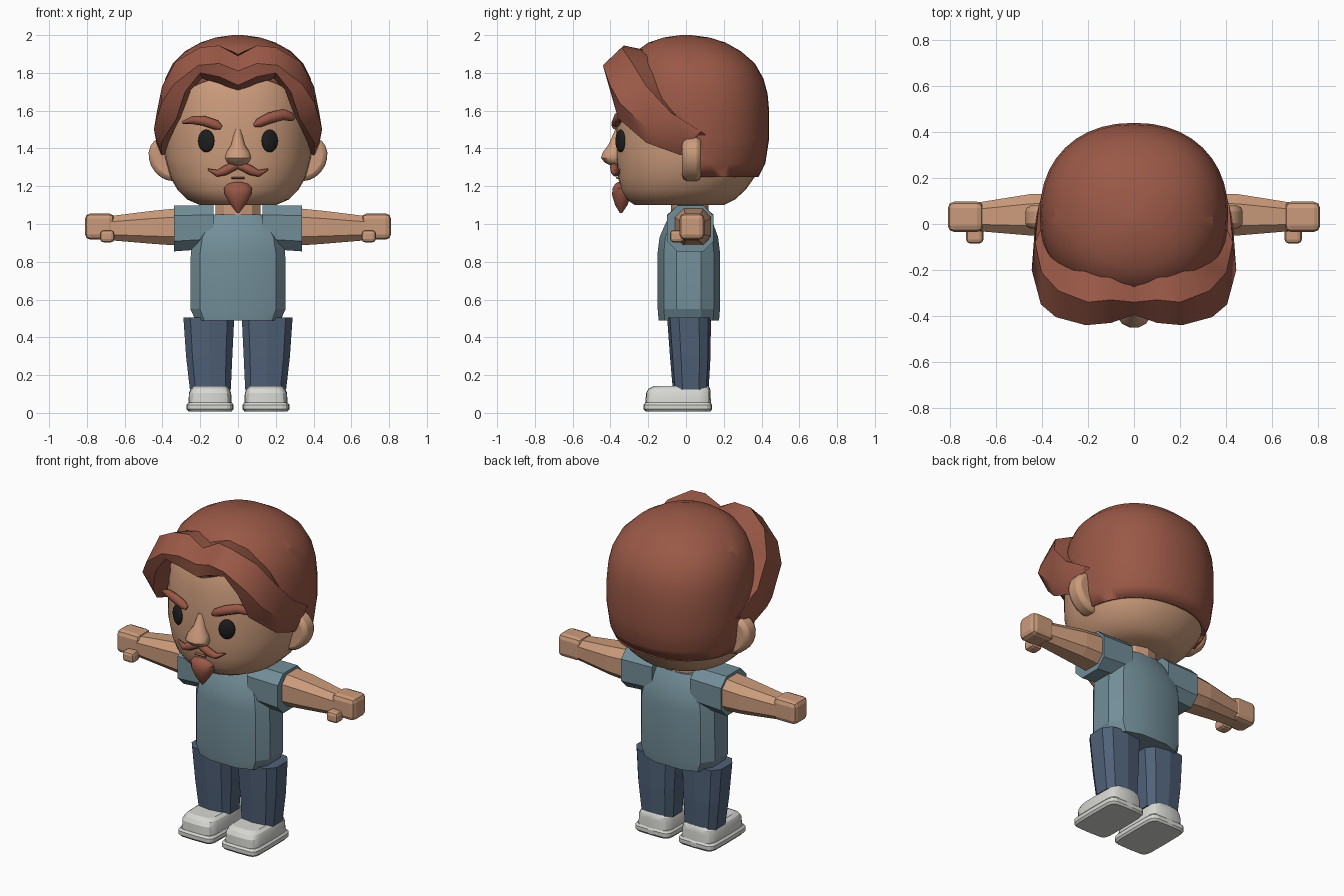
import bpy, bmesh, math
from mathutils import Vector


def material(name, rgb):
    m = bpy.data.materials.new(name)
    m.diffuse_color = (*rgb, 1)
    return m


HAIR = material("auburn", (0.32, 0.098, 0.062))
SKIN = material("skin", (0.60, 0.33, 0.20))
SHIRT = material("dusty_blue", (0.17, 0.27, 0.315))
JEANS = material("denim", (0.08, 0.12, 0.19))
WHITE = material("shoe_white", (0.68, 0.69, 0.65))
BLACK = material("eye_black", (0.013, 0.013, 0.014))


def finish(bm, name, mat, angle=30, mirror=False, bevel=0):
    bmesh.ops.recalc_face_normals(bm, faces=bm.faces)
    me = bpy.data.meshes.new(name)
    bm.to_mesh(me)
    bm.free()
    me.materials.append(mat)
    ob = bpy.data.objects.new(name, me)
    bpy.context.collection.objects.link(ob)
    bpy.ops.object.select_all(action='DESELECT')
    ob.select_set(True)
    bpy.context.view_layer.objects.active = ob
    if angle:
        bpy.ops.object.shade_smooth_by_angle(angle=math.radians(angle))
    if bevel:
        b = ob.modifiers.new("bevel", 'BEVEL')
        b.width, b.segments = bevel, 2
    if mirror:
        ob.modifiers.new("mirror", 'MIRROR')
    return ob


def skin_rings(rings, cap_start=True, cap_end=True):
    """Bridge a list of closed point rings."""
    bm = bmesh.new()
    vs = [[bm.verts.new(p) for p in r] for r in rings]
    n = len(vs[0])
    for a, b in zip(vs, vs[1:]):
        for i in range(n):
            j = (i + 1) % n
            bm.faces.new((a[i], a[j], b[j], b[i]))
    if cap_start:
        bm.faces.new(vs[0])
    if cap_end:
        bm.faces.new(vs[-1])
    return bm


def loft(rings, n=2.2, seg=32, axis='z'):
    """Superellipse sections; each ring is (t, u0, u1, v0, v1)."""
    off = math.pi / seg if seg < 16 else 0
    uv = []
    for i in range(seg):
        a = 2 * math.pi * i / seg + off
        uv.append([math.copysign(abs(f(a)) ** (2 / n), f(a)) for f in (math.cos, math.sin)])
    mu, mv = max(p[0] for p in uv), max(p[1] for p in uv)
    out = []
    for t, u0, u1, v0, v1 in rings:
        ring = []
        for cu, cv in uv:
            u = (u0 + u1) / 2 + (u1 - u0) / 2 * cu / mu
            v = (v0 + v1) / 2 + (v1 - v0) / 2 * cv / mv
            ring.append((u, v, t) if axis == 'z' else (t, u, v))
        out.append(ring)
    return skin_rings(out)


def sym(rings):
    return [(z, -w, w, a, b) for z, w, a, b in rings]


def strand(name, pts, depth, mirror=False):
    """Tapered tuft through (x, y, z, radius) points."""
    rings = []
    for i, (x, y, z, r) in enumerate(pts):
        a, b = pts[max(i - 1, 0)], pts[min(i + 1, len(pts) - 1)]
        t = Vector((b[0] - a[0], 0, b[2] - a[2])).normalized()
        p = Vector((-t.z, 0, t.x))
        d = depth * min(1, r / 0.02)
        rings.append([Vector((x, y, z)) + p * r * math.cos(k * math.pi / 4)
                      + Vector((0, d * math.sin(k * math.pi / 4), 0)) for k in range(8)])
    finish(skin_rings(rings), name, HAIR, 50, mirror)


def box(name, lo, hi, bevel, mat):
    lo, hi = Vector(lo), Vector(hi)
    bm = bmesh.new()
    bmesh.ops.create_cube(bm, size=1)
    for v in bm.verts:
        v.co = (lo + hi) / 2 + v.co * (hi - lo)
    finish(bm, name, mat, 0, True, bevel)


# Head
finish(loft(sym([(1.10, .20, -.27, .20), (1.13, .27, -.315, .26), (1.18, .32, -.345, .315),
                 (1.25, .36, -.36, .365), (1.35, .388, -.37, .40), (1.5, .395, -.37, .42),
                 (1.65, .39, -.36, .41), (1.75, .37, -.335, .39), (1.85, .32, -.285, .34),
                 (1.92, .23, -.21, .24), (1.95, .1, -.1, .11)])), "head", SKIN, 50)

# Hair cap, opened in front of the ears for the face
bm = loft(sym([(1.25, .375, -.34, .385), (1.32, .398, -.36, .42), (1.45, .41, -.36, .44),
               (1.6, .41, -.36, .44), (1.69, .402, -.35, .432), (1.77, .385, -.335, .41),
               (1.85, .345, -.305, .365), (1.915, .28, -.262, .29), (1.96, .20, -.2, .21),
               (1.987, .12, -.12, .125), (2.0, .03, -.03, .03)]), seg=40)
for co, no in (((0, .03, 0), (0, 1, 0)), ((0, 0, 1.45), (0, 1, 1))):
    bmesh.ops.bisect_plane(bm, geom=bm.verts[:] + bm.edges[:] + bm.faces[:],
                           plane_co=co, plane_no=no)
gone = []
for f in bm.faces:
    c = f.calc_center_median()
    if (c.y < .03 and c.y + c.z < 1.45) or c.z < 1.251:
        gone.append(f)
bmesh.ops.delete(bm, geom=gone, context='FACES')
cap = finish(bm, "hair_cap", HAIR, 50)
s = cap.modifiers.new("thickness", 'SOLIDIFY')
s.thickness, s.offset = .02, -1

# Swept fringe: sections from the parting round to the ear
fringe = [
    [(0, -.25, 1.90), (0, -.34, 1.89), (0, -.395, 1.81), (0, -.395, 1.735), (0, -.33, 1.70)],
    [(.10, -.21, 1.92), (.10, -.33, 1.945), (.10, -.43, 1.85), (.10, -.42, 1.78), (.10, -.34, 1.745)],
    [(.20, -.19, 1.89), (.20, -.34, 1.935), (.21, -.44, 1.84), (.20, -.42, 1.80), (.19, -.33, 1.77)],
    [(.31, -.15, 1.78), (.33, -.29, 1.86), (.34, -.405, 1.74), (.28, -.40, 1.70), (.25, -.30, 1.71)],
    [(.37, -.11, 1.65), (.402, -.21, 1.73), (.405, -.35, 1.64), (.325, -.36, 1.56), (.30, -.23, 1.57)],
    [(.395, 0, 1.52), (.43, -.08, 1.59), (.445, -.2, 1.50), (.405, -.21, 1.43), (.36, -.15, 1.45)],
    [(.40, .12, 1.46), (.415, .08, 1.49), (.43, .0, 1.42), (.405, -.03, 1.365), (.37, .0, 1.37)]]
finish(skin_rings(fringe, cap_start=False), "fringe", HAIR, 40, True)

# Ears
bm = bmesh.new()
bmesh.ops.create_cone(bm, cap_ends=True, segments=20, radius1=1, radius2=1, depth=1)
for v in bm.verts:
    x, y, z = v.co
    v.co = (.362 + .11 * x + .02 * y, .03 + .1 * z, 1.345 + .118 * y)
finish(bm, "ear", SKIN, 40, True, .025)

# Eyes
bm = bmesh.new()
bmesh.ops.create_uvsphere(bm, u_segments=16, v_segments=10, radius=1)
for v in bm.verts:
    x, y, z = v.co
    v.co = (.168 + .043 * x, -.347 + .02 * y + .018 * x, 1.44 + .06 * z)
finish(bm, "eye", BLACK, 60, True)

# Nose
finish(loft(sym([(1.31, .03, -.40, -.33), (1.325, .058, -.43, -.33), (1.35, .071, -.45, -.33),
                 (1.38, .062, -.44, -.33), (1.42, .036, -.41, -.33), (1.50, .016, -.375, -.33)]),
            n=2, seg=12), "nose", SKIN, 50)

# Brows: one raised, one level
strand("left_brow", [(.085, -.37, 1.52, .008), (.11, -.37, 1.535, .024), (.17, -.36, 1.562, .029),
                     (.24, -.335, 1.58, .03), (.28, -.315, 1.567, .024), (.295, -.31, 1.55, .008)], .025)
strand("right_brow", [(-.088, -.37, 1.51, .012), (-.115, -.37, 1.524, .026), (-.18, -.36, 1.546, .026),
                      (-.24, -.335, 1.55, .022), (-.295, -.31, 1.537, .007)], .025)

# Moustache, lip tuft and goatee
strand("moustache", [(.0, -.375, 1.305, .014), (.03, -.38, 1.303, .024), (.07, -.378, 1.282, .025),
                     (.11, -.37, 1.268, .018), (.16, -.352, 1.29, .004)], .022, True)
strand("lip_tuft", [(-.035, -.362, 1.243, .006), (.035, -.362, 1.243, .006)], .03)
finish(loft(sym([(1.058, .006, -.35, -.338), (1.10, .038, -.375, -.31), (1.155, .07, -.392, -.29),
                 (1.19, .074, -.388, -.3), (1.212, .055, -.375, -.3), (1.223, .025, -.36, -.3)]),
            n=2, seg=12), "goatee", HAIR, 40)

# Neck and shirt
finish(loft(sym([(1.0, .12, -.08, .12), (1.14, .12, -.08, .12)]), 2, 10), "neck", SKIN, 20)
finish(loft(sym([(.49, .225, -.145, .175), (.55, .252, -.15, .18), (.85, .25, -.15, .18),
                 (.93, .235, -.14, .17), (1.0, .19, -.11, .145), (1.05, .14, -.085, .12)]), 2.8, 12),
       "shirt_body", SHIRT, 20)
finish(loft([(.13, -.10, .145, .87, 1.10), (.34, -.10, .145, .855, 1.098)], 3, 8, 'x'),
       "sleeve", SHIRT, 0, True)

# Arms and hands
finish(loft([(.30, -.06, .135, .885, 1.085), (.45, -.05, .13, .895, 1.07), (.69, -.03, .092, .915, 1.04)],
            2.8, 8, 'x'), "arm", SKIN, 0, True)
box("hand", (.655, -.035, .917), (.81, .097, 1.056), .028, SKIN)
box("thumb", (.655, -.085, .903), (.73, -.01, .968), .018, SKIN)

# Legs
finish(loft([(.125, .038, .255, -.07, .12), (.3, .03, .275, -.085, .13), (.505, .02, .289, -.10, .132)],
            3, 10), "leg", JEANS, 0, True)

# Shoes
finish(loft([(.008, .033, .262, -.215, .13), (.02, .024, .272, -.225, .138),
             (.043, .024, .272, -.225, .138), (.055, .033, .262, -.215, .13)], 7, 20),
       "shoe_sole", WHITE, 20, True)
finish(loft([(.05, .034, .262, -.215, .132), (.105, .036, .26, -.212, .13),
             (.128, .045, .25, -.198, .128), (.142, .062, .232, -.17, .12)], 5, 20),
       "shoe_upper", WHITE, 25, True)
